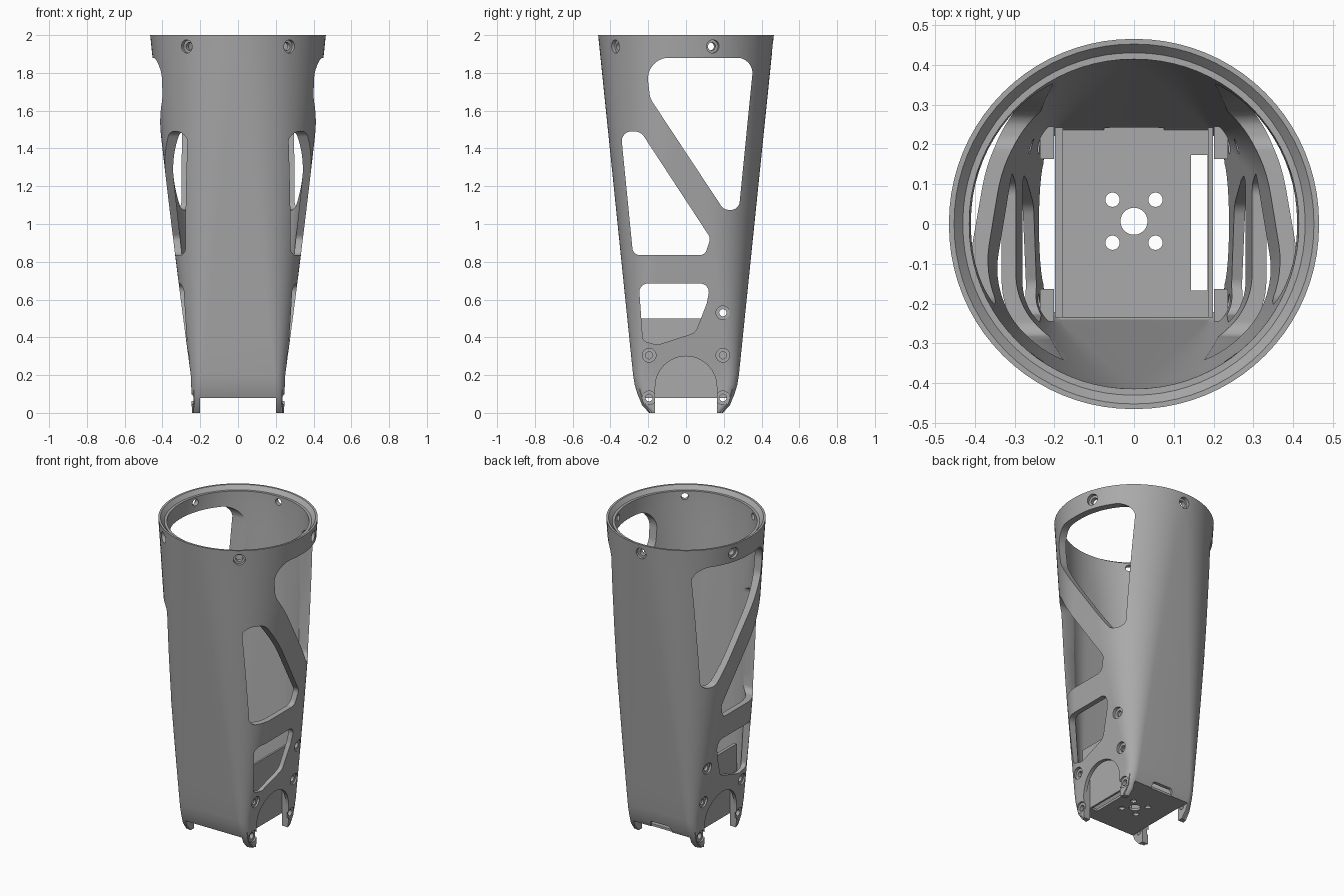
import bpy, bmesh, math
from mathutils import Vector, Matrix

if "Cube" in bpy.data.objects:
    bpy.data.objects.remove(bpy.data.objects["Cube"])

grey = bpy.data.materials.new("plain_grey")
grey.use_nodes = True
colour = (0.4, 0.4, 0.4, 1)
grey.diffuse_color = colour
grey.node_tree.nodes["Principled BSDF"].inputs["Base Color"].default_value = colour


def make_object(name, bm):
    bmesh.ops.recalc_face_normals(bm, faces=bm.faces)
    mesh = bpy.data.meshes.new(name)
    bm.to_mesh(mesh)
    bm.free()
    mesh.materials.append(grey)
    obj = bpy.data.objects.new(name, mesh)
    bpy.context.collection.objects.link(obj)
    return obj


def loft(bm, rings, cap=True, closed=False):
    loops = [[bm.verts.new(p) for p in ring] for ring in rings]
    n = len(loops[0])
    pairs = list(zip(loops, loops[1:] + loops[:1])) if closed else list(zip(loops, loops[1:]))
    for low, high in pairs:
        for i in range(n):
            j = (i + 1) % n
            bm.faces.new((low[i], low[j], high[j], high[i]))
    if cap and not closed:
        bm.faces.new(loops[0])
        bm.faces.new(loops[-1])


def prism(bm, points, axis, start, end):
    """Extrude a 2D outline along an axis; the other two axes keep their order."""
    def place(p, t):
        v = list(p)
        v.insert("xyz".index(axis), t)
        return v
    loft(bm, [[place(p, t) for p in points] for t in (start, end)])


def rounded(corners, steps=8):
    """Polygon with filleted corners, given as (u, v, radius)."""
    out = []
    for i, (u, v, r) in enumerate(corners):
        p = Vector((u, v))
        a = (Vector(corners[i - 1][:2]) - p).normalized()
        b = (Vector(corners[(i + 1) % len(corners)][:2]) - p).normalized()
        half = a.angle(b) / 2
        centre = p + (a + b).normalized() * r / math.sin(half)
        s, e = p + a * r / math.tan(half) - centre, p + b * r / math.tan(half) - centre
        for k in range(steps + 1):
            d = s.lerp(e, k / steps).normalized() * r
            out.append(tuple(centre + d))
    return out


def circle(u, v, r, n=28):
    return [(u + r * math.cos(math.tau * i / n), v + r * math.sin(math.tau * i / n)) for i in range(n)]


def box_outline(u0, u1, v0, v1):
    return [(u0, v0), (u1, v0), (u1, v1), (u0, v1)]


def section(a, b, r, z, steps=20):
    """Rounded rectangle ring with half sizes a and b."""
    r = min(r, a - 0.004, b - 0.004)
    ring = []
    for q, (sx, sy) in enumerate([(1, 1), (-1, 1), (-1, -1), (1, -1)]):
        for k in range(steps + 1):
            t = (q + k / steps) * math.pi / 2
            ring.append((sx * (a - r) + r * math.cos(t), sy * (b - r) + r * math.sin(t), z))
    return ring


def screw_hole(bm, centre, direction, wide, narrow, depth):
    """Stepped cutter: wide outside the step at centre, narrow inside it."""
    turn = Vector(direction).to_track_quat('Z', 'Y').to_matrix().to_4x4()
    place = Matrix.Translation(centre) @ turn
    profile = [(narrow, -depth), (narrow, 0), (wide, 0), (wide, 0.1)]
    loft(bm, [[place @ Vector((u, v, h)) for u, v in circle(0, 0, r)] for r, h in profile])


def cut(obj, bm):
    cutter = make_object("cutter", bm)
    cutter.hide_render = True
    mod = obj.modifiers.new("cut", 'BOOLEAN')
    mod.operation, mod.solver, mod.object = 'DIFFERENCE', 'EXACT', cutter
    bpy.context.view_layer.objects.active = obj
    bpy.ops.object.modifier_apply(modifier=mod.name)
    bpy.data.objects.remove(cutter)


def outer_half(z):
    t = max(0, (z - 0.2) / 1.8)
    return 0.25 + 0.215 * t + 0.03 * t * (1 - t)


# Housing: round at the top, lofted to a rounded rectangle at the foot
rings = [section(0.244, 0.195, 0.04, 0), section(0.245, 0.232, 0.045, 0.04),
         section(0.246, 0.257, 0.05, 0.1), section(0.248, 0.272, 0.055, 0.15)]
for i in range(13):
    t = i / 12
    z = 0.2 + 1.8 * t
    rings.append(section(outer_half(z), 0.28 + 0.185 * t, 0.06 + 0.405 * t, z))
rings += [section(r, r, r, z) for r, z in [(0.452, 2), (0.43, 1.975), (0.414, 1.975)]]
for i in range(13):
    t = 1 - i / 12
    rings.append(section(0.228 + 0.184 * t, 0.25 + 0.162 * t, 0.05 + 0.362 * t, 0.2 + 1.7 * t))
rings += [section(0.225, 0.24, 0.045, 0.1), section(0.222, 0.165, 0.03, 0)]
bm = bmesh.new()
loft(bm, rings, closed=True)
housing = make_object("housing", bm)

# Inner thickening of the four feet
bm = bmesh.new()
foot = [(0.163, 0), (0.19, 0), (0.225, 0.05), (0.245, 0.12), (0.245, 0.33), (0.163, 0.33)]
for sx in (-1, 1):
    for sy in (-1, 1):
        prism(bm, [(sy * y, z) for y, z in foot], 'x', sx * 0.201, sx * 0.236)
feet = make_object("foot_pads", bm)


# Side windows and screw holes
upper = [(-0.215, 1.88, 0.11), (0.36, 1.88, 0.08), (0.28, 1.075, 0.045),
         (0.2, 1.075, 0.05), (-0.19, 1.665, 0.1)]
middle = [(-0.345, 1.49, 0.05), (-0.24, 1.49, 0.06), (0.13, 0.925, 0.045),
          (0.1, 0.835, 0.04), (-0.28, 0.835, 0.04)]
lower = [(-0.25, 0.685, 0.045), (0.13, 0.685, 0.045), (0.11, 0.58, 0.05),
         (0.05, 0.425, 0.06), (-0.15, 0.36, 0.05), (-0.228, 0.38, 0.03)]
screws = [(-0.195, 0.305), (0.195, 0.305), (0.195, 0.53), (-0.195, 0.08), (0.195, 0.08)]


def hole_cutters():
    bm = bmesh.new()
    for window in (upper, middle, lower):
        prism(bm, rounded(window), 'x', -1, 1)
    for side in (-1, 1):
        for y, z in screws:
            screw_hole(bm, (side * (outer_half(z) - 0.015), y, z), (side, 0, 0), 0.036, 0.019, 0.08)
    # Five radial holes in the collar
    for i in range(5):
        a = math.radians(90 + 72 * i)
        d = Vector((math.cos(a), math.sin(a), 0))
        screw_hole(bm, d * 0.44 + Vector((0, 0, 1.94)), d, 0.035, 0.021, 0.08)
    # Notch in the back wall
    prism(bm, rounded([(-0.075, 0.06, 0.005), (0.075, 0.06, 0.005),
                       (0.075, 0.12, 0.02), (-0.075, 0.12, 0.02)]), 'y', 0.21, 0.4)
    return bm


# Arch between the feet and the opening under the front and back walls
arch = [(-0.163, -0.1)] + [(0.163 * -math.cos(math.pi * i / 24), 0.137 + 0.163 * math.sin(math.pi * i / 24))
                           for i in range(25)] + [(0.163, -0.1)]
for part in (housing, feet):
    cut(part, hole_cutters())
    bm = bmesh.new()
    prism(bm, arch, 'x', -1, 1)
    cut(part, bm)
bm = bmesh.new()
prism(bm, box_outline(-0.201, 0.201, -0.1, 0.08), 'y', -1, 1)
cut(housing, bm)

# Mounting bracket: channel with a drilled and slotted floor
bm = bmesh.new()
channel = [(-0.198, 0.08), (0.198, 0.08), (0.198, 0.5), (0.186, 0.5), (0.186, 0.095),
           (-0.178, 0.095), (-0.178, 0.5), (-0.198, 0.5)]
prism(bm, channel, 'y', -0.235, 0.243)
bracket = make_object("mounting_bracket", bm)
bm = bmesh.new()
prism(bm, circle(0, 0.007, 0.034), 'z', 0, 0.2)
for sx in (-1, 1):
    for sy in (-1, 1):
        prism(bm, circle(sx * 0.054, 0.007 + sy * 0.054, 0.018), 'z', 0, 0.2)
prism(bm, box_outline(0.143, 0.185, -0.167, 0.173), 'z', 0, 0.2)
cut(bracket, bm)

# Smooth shading with sharp edges kept
bpy.ops.object.select_all(action='DESELECT')
for part in (housing, feet, bracket):
    part.select_set(True)
bpy.context.view_layer.objects.active = housing
bpy.ops.object.shade_smooth_by_angle(angle=math.radians(30))
